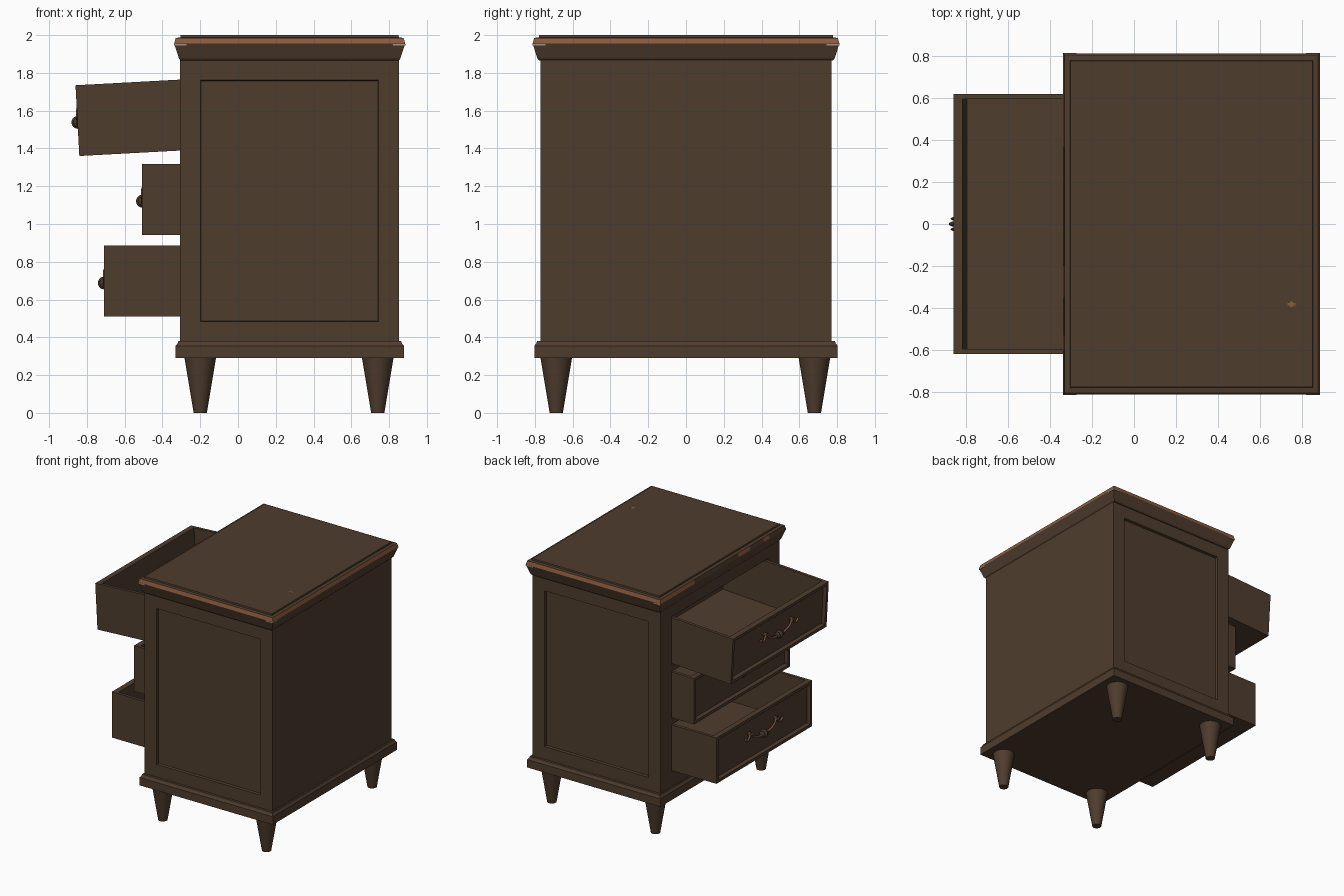
import bpy, bmesh, math
from mathutils import Vector, Matrix

if "Cube" in bpy.data.objects:
    bpy.data.objects.remove(bpy.data.objects["Cube"])


def material(name, rgb):
    m = bpy.data.materials.new(name)
    m.diffuse_color = (*rgb, 1)
    m.use_nodes = True
    m.node_tree.nodes["Principled BSDF"].inputs["Base Color"].default_value = m.diffuse_color
    return m


WOOD = material("dark brown wood", (0.078, 0.046, 0.027))
WORN = material("worn orange wood", (0.26, 0.105, 0.050))
METAL = material("aged dark metal", (0.060, 0.038, 0.022))
COPPER = material("worn copper", (0.20, 0.085, 0.040))
GREY = material("pale scuff", (0.34, 0.30, 0.26))


def finish(bm, name, mats, smooth=False, parent=None):
    bmesh.ops.recalc_face_normals(bm, faces=bm.faces[:])
    me = bpy.data.meshes.new(name)
    bm.to_mesh(me)
    bm.free()
    ob = bpy.data.objects.new(name, me)
    bpy.context.collection.objects.link(ob)
    for m in mats:
        me.materials.append(m)
    if smooth:
        bpy.ops.object.select_all(action='DESELECT')
        ob.select_set(True)
        bpy.context.view_layer.objects.active = ob
        bpy.ops.object.shade_smooth_by_angle(angle=math.radians(40))
    ob.parent = parent
    return ob


def add_box(bm, lo, hi):
    lo, hi = Vector(lo), Vector(hi)
    mat = Matrix.Translation((lo + hi) / 2) @ Matrix.Diagonal((*(hi - lo), 1))
    return bmesh.ops.create_cube(bm, size=1, matrix=mat)["verts"]


def recess(bm, verts, direction, margin, slope, depth):
    """Sink a framed panel into the box face that points along direction."""
    d = Vector(direction)
    bm.normal_update()
    faces = {f for v in verts for f in v.link_faces}
    face = max(faces, key=lambda f: f.normal.dot(d))
    bmesh.ops.inset_individual(bm, faces=[face], thickness=margin)
    bmesh.ops.inset_individual(bm, faces=[face], thickness=slope)
    for v in face.verts:
        v.co -= d * depth


def moulding(bm, x0, x1, y, profile):
    """Stack rectangles; profile holds (inset, height) pairs."""
    rings = []
    for o, z in profile:
        pts = [(x0 + o, -y + o), (x1 - o, -y + o), (x1 - o, y - o), (x0 + o, y - o)]
        rings.append([bm.verts.new((px, py, z)) for px, py in pts])
    for a, b in zip(rings, rings[1:]):
        for i in range(4):
            j = (i + 1) % 4
            bm.faces.new((a[i], a[j], b[j], b[i]))
    bm.faces.new(rings[0][::-1])
    bm.faces.new(rings[-1])


X0, X1, Y, ZB, ZT = -0.307, 0.852, 0.77, 0.375, 1.87

# Cabinet sides with recessed panels
for s, label in ((-1, "front"), (1, "back")):
    bm = bmesh.new()
    ya, yb = sorted((s * 0.625, s * Y))
    vs = add_box(bm, (X0, ya, ZB), (X1, yb, ZT))
    recess(bm, vs, (0, s, 0), 0.154, 0.004, 0.022)
    finish(bm, label + "_side_panel", [WOOD])

# Flat board opposite the drawers
bm = bmesh.new()
add_box(bm, (X1 - 0.04, -0.625, ZB), (X1, 0.625, ZT))
finish(bm, "rear_board", [WOOD])

# Rails between the drawers
bm = bmesh.new()
for za, zb in ((ZB, 0.505), (0.89, 0.938), (1.325, 1.38), (1.772, ZT)):
    add_box(bm, (X0, -0.625, za), (X0 + 0.08, 0.625, zb))
finish(bm, "drawer_rails", [WOOD])

# Base plinth
bm = bmesh.new()
moulding(bm, -0.33, 0.878, 0.803,
         [(0, 0.29), (0, 0.355), (0.01, 0.368), (0.014, 0.38), (0.03, 0.38)])
finish(bm, "base_plinth", [WOOD])

# Table top: flared moulding with a worn edge
bm = bmesh.new()
moulding(bm, -0.338, 0.885, 0.812,
         [(0.035, 1.865), (0.026, 1.875), (0.003, 1.945), (0, 1.955),
          (0.008, 1.985), (0.033, 1.988), (0.035, 2.0)])
for cut in (0.37, -0.2, -0.35, -0.53, -0.6):
    bmesh.ops.bisect_plane(bm, geom=bm.verts[:] + bm.edges[:] + bm.faces[:],
                           plane_co=(0, cut, 0), plane_no=(0, 1, 0))
bm.normal_update()
for f in bm.faces:
    c = f.calc_center_median()
    if 1.956 < c.z < 1.984:
        worn_left = c.y > 0.37 or -0.35 < c.y < -0.2 or -0.6 < c.y < -0.53
        f.material_index = 1 if c.x > -0.33 or worn_left else 0
finish(bm, "table_top", [WOOD, WORN])

# Pale scuffs under the top's corners, and a small chip on top
bm = bmesh.new()
for s in (-1, 1):
    for xa in (-0.338, 0.82):
        add_box(bm, (xa, s * 0.810 - 0.003, 1.946), (xa + 0.065, s * 0.810 + 0.003, 1.954))
    ya, yb = sorted((s * 0.745, s * 0.812))
    add_box(bm, (0.880, ya, 1.946), (0.886, yb, 1.954))
finish(bm, "corner_scuffs", [GREY])
bm = bmesh.new()
add_box(bm, (0.73, -0.387, 1.998), (0.77, -0.377, 2.0005))
add_box(bm, (0.743, -0.394, 1.998), (0.757, -0.37, 2.0005))
finish(bm, "top_chip", [WORN])

# Tapered legs
for x, lx in ((-0.2, "left"), (0.74, "right")):
    for y, ly in ((-0.687, "front"), (0.68, "back")):
        bm = bmesh.new()
        bmesh.ops.create_cone(bm, cap_ends=True, segments=32, radius1=0.035, radius2=0.085,
                              depth=0.30, matrix=Matrix.Translation((x, y, 0.15)))
        finish(bm, f"{ly}_{lx}_leg", [WOOD], smooth=True)

W, H, L = 0.62, 0.375, 0.95


def drawer(name, x, z, tilt):
    # Open box with a panelled face, origin at the lower edge of the face
    bm = bmesh.new()
    vs = add_box(bm, (0, -W, 0), (0.045, W, H))
    recess(bm, vs, (-1, 0, 0), 0.034, 0.014, 0.024)
    for s in (-1, 1):
        ya, yb = sorted((s * (W - 0.025), s * W))
        add_box(bm, (0.045, ya, 0), (L, yb, H))
    add_box(bm, (L - 0.025, -W + 0.025, 0), (L, W - 0.025, H))
    add_box(bm, (0.045, -W + 0.025, 0), (L - 0.025, W - 0.025, 0.02))
    body = finish(bm, name, [WOOD])
    body.location = (x, 0, z)
    body.rotation_euler = (0, math.radians(-tilt), 0)

    # Ribbed centre knob and the rosettes holding the pull
    side = Matrix.Rotation(math.pi / 2, 4, 'X')
    bm = bmesh.new()
    for y, r in ((-0.025, 0.025), (0, 0.034), (0.025, 0.025)):
        m = Matrix.Translation((0.002, y, 0.178)) @ side @ Matrix.Diagonal((1, 1, 0.4, 1))
        bmesh.ops.create_uvsphere(bm, u_segments=20, v_segments=10, radius=r, matrix=m)
    for s in (-1, 1):
        m = Matrix.Translation((0.012, s * 0.17, 0.235)) @ Matrix.Rotation(math.pi / 2, 4, 'Y')
        bmesh.ops.create_cone(bm, cap_ends=True, segments=16, radius1=0.016, radius2=0.016,
                              depth=0.03, matrix=m)
    finish(bm, name + "_knob", [METAL], smooth=True, parent=body)

    # Curved pull
    half = [(0.24, 0.215), (0.205, 0.20), (0.17, 0.238), (0.13, 0.20), (0.06, 0.175)]
    pts = half + [(0, 0.172)] + [(-y, pz) for y, pz in reversed(half)]
    cu = bpy.data.curves.new(name + "_pull", 'CURVE')
    cu.dimensions = '3D'
    cu.bevel_depth = 0.009
    cu.bevel_resolution = 2
    cu.use_fill_caps = True
    sp = cu.splines.new('BEZIER')
    sp.bezier_points.add(len(pts) - 1)
    for bp, (y, pz) in zip(sp.bezier_points, pts):
        bp.co = (0.003, y, pz)
        bp.handle_left_type = bp.handle_right_type = 'AUTO'
    sp.resolution_u = 6
    cu.materials.append(COPPER)
    ob = bpy.data.objects.new(name + "_pull", cu)
    bpy.context.collection.objects.link(ob)
    ob.parent = body


drawer("bottom_drawer", -0.71, 0.51, 0)
drawer("middle_drawer", -0.508, 0.943, 0)
drawer("top_drawer", -0.84, 1.36, 3.1)
